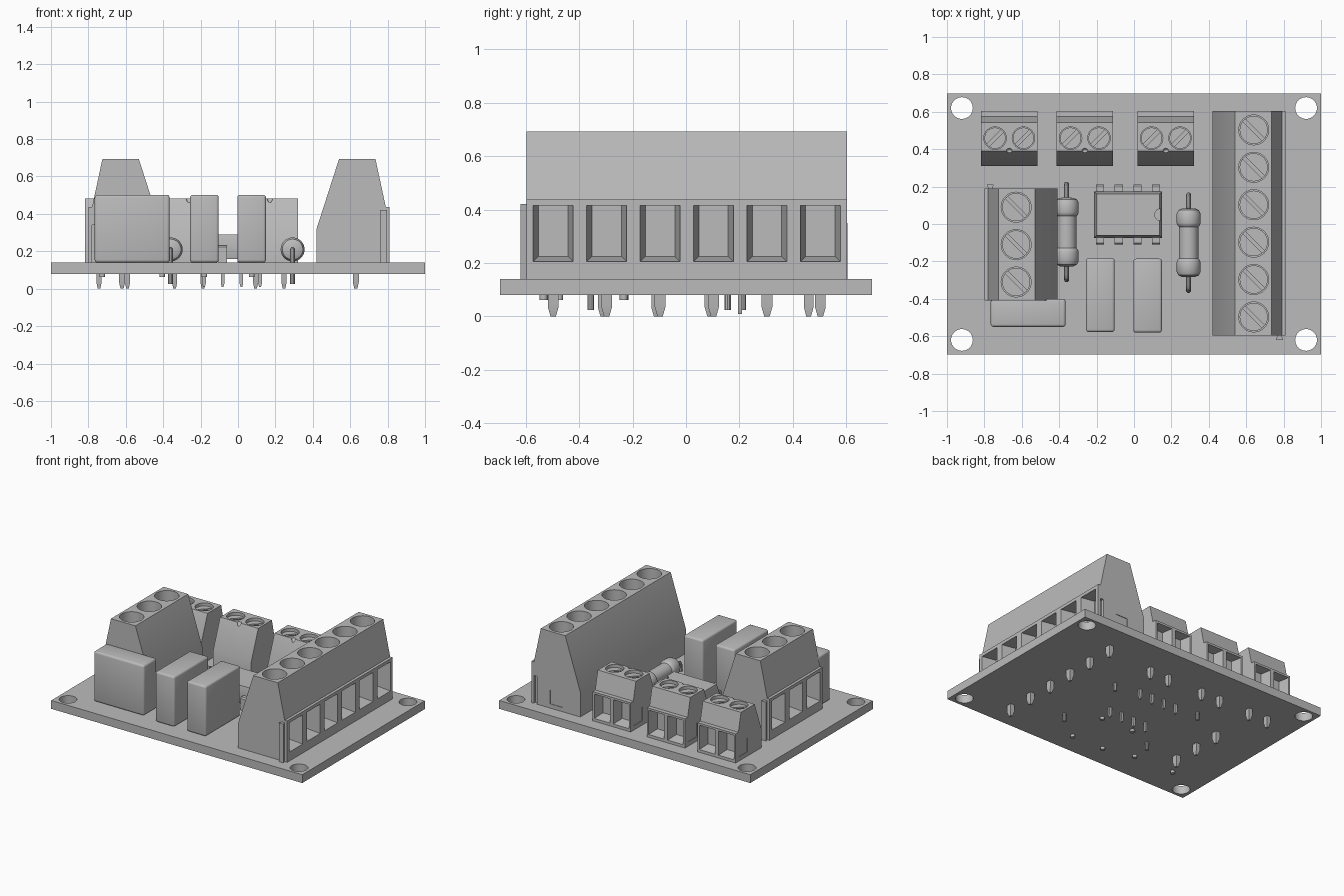
import bpy, bmesh, math
from mathutils import Matrix, Vector

if "Cube" in bpy.data.objects:
    bpy.data.objects.remove(bpy.data.objects["Cube"], do_unlink=True)

grey = bpy.data.materials.new("plain grey")
grey.use_nodes = True
tone = (0.5, 0.5, 0.5, 1)
grey.diffuse_color = tone
grey.node_tree.nodes["Principled BSDF"].inputs["Base Color"].default_value = tone

TOP = 0.14  # upper face of the board


def loft(bm, rings):
    """Close a solid through matching rings of points."""
    loops = [[bm.verts.new(p) for p in ring] for ring in rings]
    n = len(loops[0])
    for a, b in zip(loops, loops[1:]):
        for i in range(n):
            j = (i + 1) % n
            bm.faces.new((a[i], a[j], b[j], b[i]))
    bm.faces.new(loops[0][::-1])
    bm.faces.new(loops[-1])


def rect(x0, x1, y0, y1, z):
    return [(x0, y0, z), (x1, y0, z), (x1, y1, z), (x0, y1, z)]


def box(bm, x0, x1, y0, y1, z0, z1):
    loft(bm, [rect(x0, x1, y0, y1, z0), rect(x0, x1, y0, y1, z1)])


def cyl(bm, x, y, z0, z1, r0, r1=None, sides=32):
    bmesh.ops.create_cone(bm, cap_ends=True, segments=sides, radius1=r0,
                          radius2=r0 if r1 is None else r1, depth=z1 - z0,
                          matrix=Matrix.Translation((x, y, (z0 + z1) / 2)))


def finish(name, bm, place=None):
    bmesh.ops.recalc_face_normals(bm, faces=bm.faces)
    if place:
        bm.transform(place)
    mesh = bpy.data.meshes.new(name)
    bm.to_mesh(mesh)
    bm.free()
    mesh.materials.append(grey)
    ob = bpy.data.objects.new(name, mesh)
    bpy.context.collection.objects.link(ob)
    return ob


def bake(ob):
    """Replace the mesh by its modified result."""
    mesh = bpy.data.meshes.new_from_object(
        ob.evaluated_get(bpy.context.evaluated_depsgraph_get()))
    ob.modifiers.clear()
    ob.data = mesh


def cut(ob, bm, place=None):
    cutter = finish("cutter", bm, place)
    cutter.hide_render = True
    mod = ob.modifiers.new("cut", "BOOLEAN")
    mod.operation, mod.solver, mod.object = "DIFFERENCE", "EXACT", cutter
    bake(ob)
    bpy.data.objects.remove(cutter, do_unlink=True)


def terminal(name, n, pitch, profile, hole, window, place, big):
    """Screw terminal along y, wire openings towards +x."""
    half = n * pitch / 2
    ys = [(i - (n - 1) / 2) * pitch for i in range(n)]
    face, peak = profile[-1][0], max(z for _, z in profile)
    hx, hr, deep = hole
    w, z0, z1, inset, depth = window

    bm = bmesh.new()
    loft(bm, [[(u, y, z) for u, z in profile] for y in (-half, half)])
    body = finish(name + "_body", bm, place)

    # screw wells and tapered wire openings
    bm = bmesh.new()
    for y in ys:
        cyl(bm, hx, y, peak - deep, peak + 0.1, hr)
        rings = []
        for x, t in ((face + 0.01, 0), (face, 0), (face - depth, inset)):
            rings.append([(x, y - w + t, z0 + t), (x, y + w - t, z0 + t),
                          (x, y + w - t, z1), (x, y - w + t, z1)])
        loft(bm, rings)
    if big:   # keying groove
        box(bm, face - 0.045, face - 0.02, half - 0.02, half + 0.02, 0.1, 0.34)
    else:     # small nicks in the sloping side
        for i in range(n - 1):
            cyl(bm, profile[2][0], ys[i] + pitch / 2, peak - 0.045, peak + 0.01, 0.0, 0.02, 12)
    # shallow square panels on the ends
    mid = -0.02 if big else 0.06
    box(bm, mid - 0.05, mid + 0.05, half - 0.004, half + 0.02, TOP + 0.03, TOP + 0.13)
    cut(body, bm, place)

    # slotted screws
    screws, slots = bmesh.new(), bmesh.new()
    floor = peak - deep
    for y in ys:
        cyl(screws, hx, y, floor - 0.02, floor + 0.025, hr * 0.94)
        turn = Matrix.Translation((hx, y, floor + 0.03)) @ Matrix.Rotation(math.pi / 4, 4, "Z")
        bmesh.ops.create_cube(slots, size=1, matrix=turn @ Matrix.Diagonal((0.018, hr * 2.2, 0.03, 1)))
    cut(finish(name + "_screws", screws, place), slots, place)

    # tapered solder pins
    bm = bmesh.new()
    a, b = (0.016, 0.02) if big else (0.018, 0.014)
    for y in ys:
        loft(bm, [rect(-a * t, a * t, y - b * t, y + b * t, z)
                  for z, t in ((0, 0.5), (0.035, 1), (TOP, 1))])
    finish(name + "_pins", bm, place)

    if big:   # dovetail rib
        bm = bmesh.new()
        c = face - 0.032
        loft(bm, [[(c - 0.01, 0.005 - half, z), (c + 0.01, 0.005 - half, z),
                   (c + 0.018, -half - 0.022, z), (c - 0.018, -half - 0.022, z)]
                  for z in (TOP, 0.42)])
        finish(name + "_rib", bm, place)


def place_at(x, y, degrees):
    return Matrix.Translation((x, y, 0)) @ Matrix.Rotation(math.radians(degrees), 4, "Z")


# circuit board with corner holes
bm = bmesh.new()
box(bm, -1, 1, -0.697, 0.697, 0.08, TOP)
board = finish("board", bm)
bm = bmesh.new()
for sx in (-1, 1):
    for sy in (-1, 1):
        cyl(bm, sx * 0.92, sy * 0.62, 0, 0.3, 0.058, sides=40)
cut(board, bm)

# large terminals
large = [(-0.21, TOP), (-0.21, 0.32), (-0.09, 0.693), (0.105, 0.693),
         (0.16, 0.438), (0.18, 0.438), (0.18, TOP)]
for name, n, spot in (("left_side_terminal", 3, (-0.62, -0.11, 180)),
                      ("right_side_terminal", 6, (0.63, 0.003, 0))):
    if n == 6:
        name = "six_way_terminal"
    else:
        name = "three_way_terminal"
    terminal(name, n, 0.2, large, (0.01, 0.08, 0.16),
             (0.075, 0.205, 0.415, 0.02, 0.1), place_at(*spot), True)

# small terminals along the back edge
small = [(-0.15, TOP), (-0.15, 0.27), (-0.07, 0.482), (0.085, 0.482),
         (0.115, 0.35), (0.145, 0.35), (0.145, TOP)]
for i, x in enumerate((-0.667, -0.263, 0.17)):
    terminal("two_way_terminal_%d" % (i + 1), 2, 0.152, small, (0, 0.06, 0.045),
             (0.062, 0.16, 0.335, 0.014, 0.08), place_at(x, 0.459, 90), False)

# box capacitors with short leads
for i, (x, y, w, d) in enumerate(((-0.566, -0.475, 0.4, 0.15),
                                  (-0.18, -0.38, 0.153, 0.395),
                                  (0.073, -0.383, 0.153, 0.395))):
    bm = bmesh.new()
    box(bm, x - w / 2, x + w / 2, y - d / 2, y + d / 2, TOP, 0.502)
    ob = finish("capacitor_%d" % (i + 1), bm)
    mod = ob.modifiers.new("round", "BEVEL")
    mod.width, mod.segments = 0.014, 3
    bake(ob)
    bm = bmesh.new()
    for s in (-1, 1):
        lx, ly = (s * 0.16, 0) if w > d else (0, s * 0.15)
        cyl(bm, x + lx, y + ly, 0.062, TOP, 0.015, sides=16)
    finish("capacitor_leads_%d" % (i + 1), bm)

# axial resistors
half_shape = [(0.0, 0.185), (0.035, 0.183), (0.055, 0.174), (0.064, 0.155),
              (0.064, 0.105), (0.060, 0.093), (0.052, 0.085)]
shape = half_shape + [(r, -h) for r, h in reversed(half_shape)]
for i, (x, y) in enumerate(((-0.36, -0.043), (0.292, -0.1))):
    bm = bmesh.new()
    vs = [bm.verts.new((r, h, 0)) for r, h in shape]
    es = [bm.edges.new(p) for p in zip(vs, vs[1:])]
    bmesh.ops.spin(bm, geom=vs + es, cent=(0, 0, 0), axis=(0, 1, 0),
                   angle=math.tau, steps=32)
    bmesh.ops.remove_doubles(bm, verts=bm.verts, dist=0.0005)
    finish("resistor_%d" % (i + 1), bm, Matrix.Translation((x, y, 0.21)))

    # bent wire lead passing through the body
    curve = bpy.data.curves.new("lead", "CURVE")
    curve.dimensions, curve.bevel_depth, curve.bevel_resolution = "3D", 0.013, 3
    curve.use_fill_caps = True
    end = [(-0.256, 0.025), (-0.256, 0.17), (-0.252, 0.19), (-0.243, 0.204), (-0.225, 0.21)]
    path = end + [(-h, z) for h, z in reversed(end)]
    spline = curve.splines.new("POLY")
    spline.points.add(len(path) - 1)
    for p, (h, z) in zip(spline.points, path):
        p.co = (x, y + h, z, 1)
    curve.materials.append(grey)
    wire = bpy.data.objects.new("lead_curve", curve)
    bpy.context.collection.objects.link(wire)
    mesh = bpy.data.meshes.new_from_object(wire.evaluated_get(bpy.context.evaluated_depsgraph_get()))
    bpy.data.objects.remove(wire, do_unlink=True)
    ob = bpy.data.objects.new("resistor_lead_%d" % (i + 1), mesh)
    bpy.context.collection.objects.link(ob)

# eight pin chip with drafted sides and end notch
chip_at = Matrix.Translation((-0.032, 0.05, 0))
bm = bmesh.new()
loft(bm, [rect(-0.183 + t, 0.183 - t, -0.125 + t, 0.125 - t, z)
          for z, t in ((0.16, 0.014), (0.225, 0), (0.29, 0.014))])
chip = finish("chip_body", bm, chip_at)
bm = bmesh.new()
cyl(bm, 0.175, 0, 0.265, 0.32, 0.032, sides=24)
cut(chip, bm, chip_at)

# chip legs: shoulder, upper leg, narrow tip
bm = bmesh.new()
for i in range(4):
    x = (i - 1.5) * 0.1
    for s in (-1, 1):
        outer, inner = 0.16 * s, 0.145 * s
        yz = [(0.1 * s, 0.232), (0.152 * s, 0.232), (outer, 0.224), (outer, 0.13),
              (inner, 0.13), (inner, 0.217), (0.1 * s, 0.217)]
        loft(bm, [[(x + e, y, z) for y, z in yz] for e in (-0.022, 0.022)])
        y0, y1 = sorted((outer, inner))
        loft(bm, [rect(x - e, x + e, y0, y1, z) for z, e in ((0.01, 0.005), (0.03, 0.01), (0.135, 0.01))])
finish("chip_legs", bm, chip_at)

# smooth the round parts, keep edges sharp
for ob in bpy.context.collection.objects:
    if ob.type == "MESH" and ob.data.materials and ob.data.materials[0] == grey:
        ob.select_set(True)
        bpy.context.view_layer.objects.active = ob
bpy.ops.object.shade_smooth_by_angle(angle=math.radians(30))
